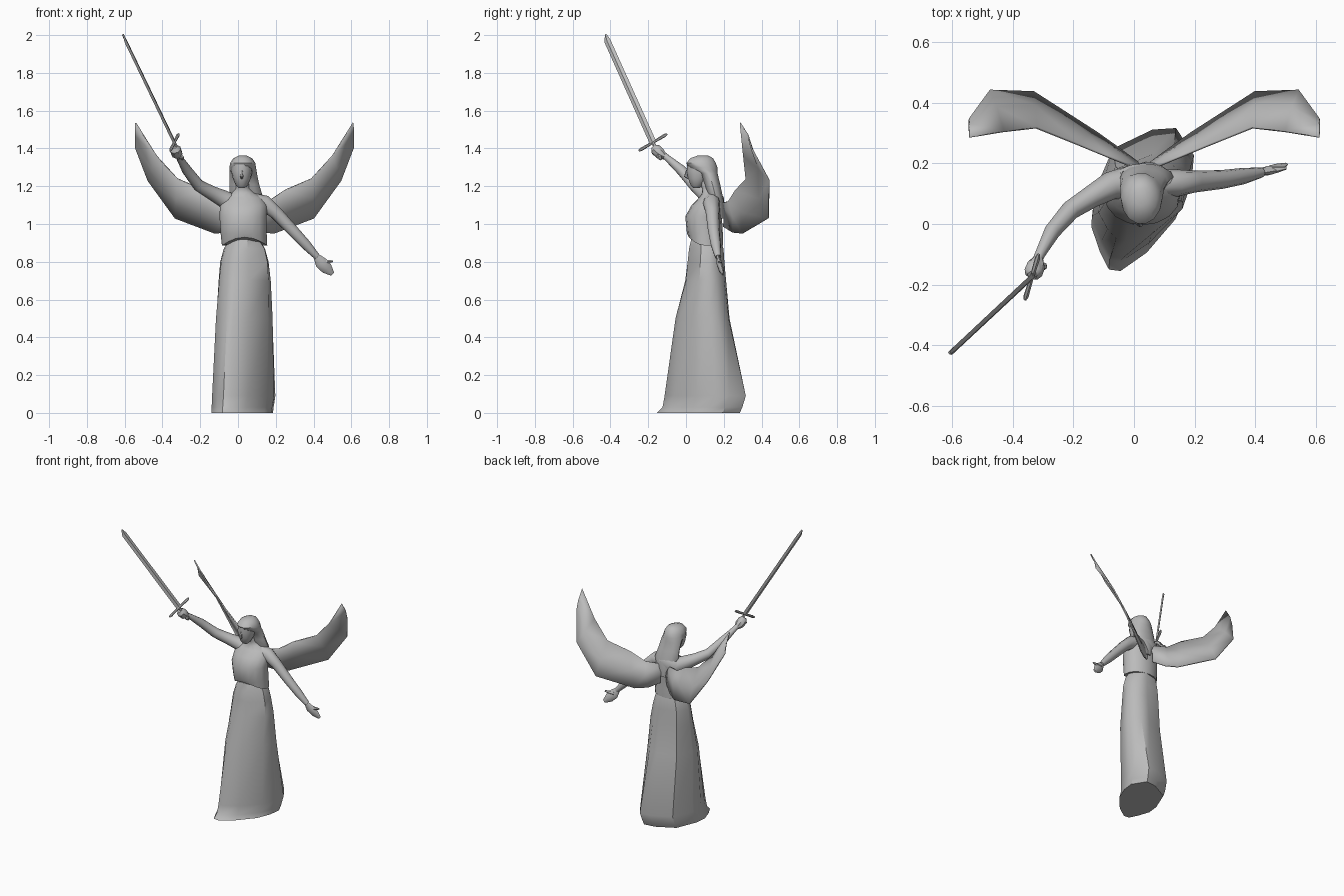
import bpy
import bmesh
from math import sin, cos, pi, radians
from mathutils import Vector

default_cube = bpy.data.objects.get("Cube")
if default_cube:
    bpy.data.objects.remove(default_cube, do_unlink=True)

stone = bpy.data.materials.new("grey stone")
stone.use_nodes = True
GREY = (0.5, 0.5, 0.5, 1)
stone.diffuse_color = GREY
stone.node_tree.nodes["Principled BSDF"].inputs["Base Color"].default_value = GREY


def finish(name, mesh_builder, angle=40):
    """Turn a bmesh into a shaded object."""
    bmesh.ops.recalc_face_normals(mesh_builder, faces=mesh_builder.faces)
    mesh = bpy.data.meshes.new(name)
    mesh_builder.to_mesh(mesh)
    mesh_builder.free()
    mesh.materials.append(stone)
    obj = bpy.data.objects.new(name, mesh)
    bpy.context.collection.objects.link(obj)
    bpy.ops.object.select_all(action="DESELECT")
    obj.select_set(True)
    bpy.context.view_layer.objects.active = obj
    bpy.ops.object.shade_smooth_by_angle(angle=radians(angle))
    return obj


def loft(name, rings, angle=40):
    """Skin a stack of closed rings and cap both ends."""
    bm = bmesh.new()
    loops = [[bm.verts.new(point) for point in ring] for ring in rings]
    count = len(loops[0])
    for lower, upper in zip(loops, loops[1:]):
        for i in range(count):
            j = (i + 1) % count
            bm.faces.new((lower[i], lower[j], upper[j], upper[i]))
    bm.faces.new(loops[0])
    bm.faces.new(loops[-1])
    return finish(name, bm, angle)


def oval(center, side, up, sides):
    """Ring of points spanned by two half-axes."""
    turns = [2 * pi * i / sides for i in range(sides)]
    return [Vector(center) + side * cos(t) + up * sin(t) for t in turns]


def stack(name, levels, sides=16):
    """Loft of horizontal ovals given as height, centre x, centre y, half width, half depth."""
    rings = [oval((cx, cy, z), Vector((rx, 0, 0)), Vector((0, ry, 0)), sides)
             for z, cx, cy, rx, ry in levels]
    return rings, name


def limb(name, points, radii, sides=10, flat=1.0, across=(0, 0, 1)):
    """Tapering tube through points; flat squeezes it along the second axis."""
    points = [Vector(p) for p in points]
    rings = []
    for i, point in enumerate(points):
        along = (points[min(i + 1, len(points) - 1)] - points[max(i - 1, 0)]).normalized()
        side = along.cross(Vector(across)).normalized()
        up = side.cross(along)
        rings.append(oval(point, side * radii[i], up * radii[i] * flat, sides))
    return loft(name, rings)


# Long skirt: an asymmetric hem outline that blends into a round waist
hem = [(-.08, -.15), (-.04, -.155), (.05, -.09), (.15, .03), (.19, .13), (.2, .22),
       (.14, .32), (.06, .31), (-.07, .24), (-.13, .09), (-.14, 0), (-.11, -.09)]
hem_middle, hem_half = Vector((.03, .0825)), Vector((.17, .2375))
# height, x range, y range, roundness
skirt_levels = [(0, -.14, .185, -.155, .285, 0), (.03, -.14, .19, -.125, .3, .05),
                (.09, -.138, .2, -.115, .32, .1), (.5, -.12, .19, -.06, .235, .4),
                (.7, -.105, .178, -.01, .215, .7), (.8, -.095, .165, .005, .205, .9),
                (.87, -.075, .145, .015, .2, 1), (.93, -.035, .105, .03, .18, 1)]
skirt_rings = []
for z, left, right, front, back, roundness in skirt_levels:
    ring = []
    for corner in hem:
        unit = Vector(corner) - hem_middle
        unit = Vector((unit.x / hem_half.x, unit.y / hem_half.y))
        unit = unit.lerp(unit.normalized(), roundness)
        ring.append(Vector(((left + right) / 2 + unit.x * (right - left) / 2,
                            (front + back) / 2 + unit.y * (back - front) / 2, z)))
    skirt_rings.append(ring)
loft("skirt", skirt_rings)

# Bodice with an arched front edge, shoulders and neck
rings, name = stack("bodice", [
    (.885, .035, .105, .12, .09), (.95, .03, .1, .122, .095), (1.04, .027, .093, .125, .097),
    (1.1, .03, .115, .125, .085), (1.14, .03, .135, .105, .065), (1.165, .028, .135, .06, .05),
    (1.19, .025, .12, .036, .036), (1.24, .022, .095, .034, .034)])
for point in rings[0]:
    frontness = max(0, (.105 - point.y) / .09)
    point.z += .045 * frontness ** 2
loft(name, rings)

# Face with nose
rings, name = stack("face", [
    (1.19, .02, .055, .016, .016), (1.205, .02, .058, .032, .034), (1.24, .02, .065, .047, .055),
    (1.28, .02, .07, .056, .068), (1.325, .022, .075, .056, .07)], 14)
loft(name, rings)
limb("nose", [(.02, .005, 1.285), (.02, -.001, 1.252), (.02, .014, 1.243)],
     [.005, .01, .006], sides=6, across=(1, 0, 0))

# Hair: cap over the brow, then long locks down the back
rings, name = stack("hair", [
    (1.362, .025, .09, .022, .03), (1.348, .025, .083, .05, .062), (1.322, .025, .08, .067, .08),
    (1.3, .025, .09, .07, .078), (1.27, .027, .12, .073, .048), (1.21, .034, .14, .078, .042),
    (1.15, .042, .155, .088, .04), (1.09, .045, .172, .06, .032), (1.03, .045, .185, .025, .016)], 14)
loft(name, rings)

# Right arm raised, gripping the sword
limb("right_arm", [(-.02, .135, 1.1), (-.08, .125, 1.135), (-.14, .09, 1.165), (-.21, .045, 1.205),
                   (-.27, -.025, 1.285), (-.31, -.1, 1.35), (-.322, -.125, 1.37)],
     [.055, .046, .037, .032, .027, .017, .016])
limb("right_hand", [(-.315, -.11, 1.355), (-.322, -.135, 1.37), (-.332, -.16, 1.395), (-.336, -.17, 1.41)],
     [.015, .03, .031, .016], sides=8)

# Left arm lowered with an open hand
limb("left_arm", [(.08, .135, 1.12), (.14, .135, 1.11), (.2, .14, 1.06), (.29, .147, .965),
                  (.36, .158, .89), (.42, .17, .825)],
     [.045, .045, .036, .031, .027, .017])
limb("left_hand", [(.41, .168, .835), (.44, .175, .795), (.47, .185, .765), (.5, .197, .735)],
     [.015, .033, .031, .012], sides=8, flat=.45, across=(0, 1, 0))
limb("left_thumb", [(.435, .178, .8), (.47, .18, .8), (.503, .185, .803)], [.014, .012, .005], sides=6)

# Sword: blade, cross guard and grip share one set of axes
hilt, tip = Vector((-.337, -.175, 1.432)), Vector((-.61, -.43, 2))
along = (tip - hilt).normalized()
guard_axis = Vector((.045, .15, .09))
guard_axis = (guard_axis - along * guard_axis.dot(along)).normalized()
thickness_axis = along.cross(guard_axis)
length = (tip - hilt).length


def diamond(distance, width, shift=0.0):
    return oval(hilt + along * distance + guard_axis * shift,
                guard_axis * width, thickness_axis * .006, 4)


loft("sword_blade", [diamond(0, .019), diamond(length - .035, .018), diamond(length, .005, .006)], 20)
limb("cross_guard", [hilt - guard_axis * .09, hilt - guard_axis * .075, hilt,
                     hilt + guard_axis * .075, hilt + guard_axis * .09],
     [.005, .009, .007, .009, .005], sides=6, across=along)
limb("sword_grip", [hilt, hilt - along * .08, hilt - along * .095, hilt - along * .11],
     [.009, .009, .014, .006], sides=6, across=guard_axis)

# Wings: thin curved sheets, mirrored about the spine
SPINE = .034
leading = [(.05, .18, 1.11), (.16, .225, 1.12), (.25, .262, 1.18), (.39, .318, 1.24),
           (.5, .305, 1.36), (.61, .287, 1.535)]
trailing = [(.06, .2, .985), (.12, .25, .955), (.19, .3, .95), (.4, .435, 1.03),
            (.545, .44, 1.23), (.613, .345, 1.405)]
for name, mirrored in (("left_wing", False), ("right_wing", True)):
    bm = bmesh.new()
    rows = []
    for front, back in zip(leading, trailing):
        row = []
        for step in (0, .5, 1):
            point = Vector(front).lerp(Vector(back), step)
            point.y += .012 * sin(pi * step)
            if mirrored:
                point.x = 2 * SPINE - point.x
            row.append(bm.verts.new(point))
        rows.append(row)
    for inner, outer in zip(rows, rows[1:]):
        for i in range(2):
            bm.faces.new((inner[i], outer[i], outer[i + 1], inner[i + 1]))
    wing = finish(name, bm, 50)
    sheet = wing.modifiers.new("sheet thickness", "SOLIDIFY")
    sheet.thickness = .008
    sheet.offset = 0
